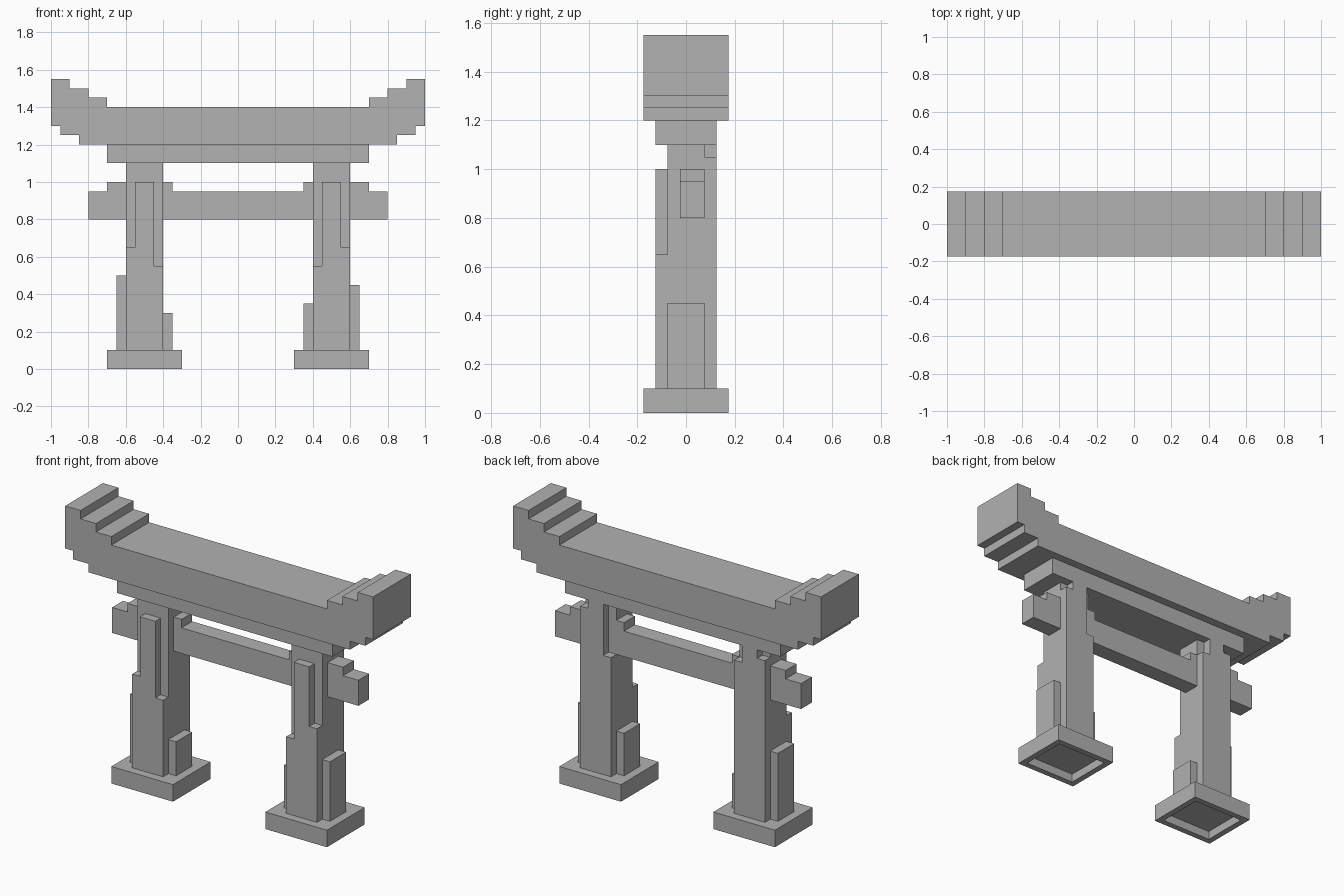
import bpy, bmesh
from mathutils import Vector

cube = bpy.data.objects.get("Cube")
if cube:
    bpy.data.objects.remove(cube, do_unlink=True)

stone = bpy.data.materials.new("stone_grey")
stone.use_nodes = True
grey = (0.445, 0.445, 0.445, 1)
stone.diffuse_color = grey
stone.node_tree.nodes["Principled BSDF"].inputs["Base Color"].default_value = grey


def prism(name, outline, y0, y1, recess=0):
    """Extrude an x-z outline along y; optionally hollow its underside."""
    bm = bmesh.new()
    face = bm.faces.new([bm.verts.new((x, y0, z)) for x, z in outline])
    extruded = bmesh.ops.extrude_face_region(bm, geom=[face])["geom"]
    verts = [v for v in extruded if isinstance(v, bmesh.types.BMVert)]
    bmesh.ops.translate(bm, verts=verts, vec=(0, y1 - y0, 0))
    bmesh.ops.recalc_face_normals(bm, faces=bm.faces)
    if recess:
        bottom = min(bm.faces, key=lambda f: f.calc_center_median().z)
        # Two insets: the first leaves the rim, the second makes the walls
        bmesh.ops.inset_region(bm, faces=[bottom], thickness=recess)
        walls = bmesh.ops.extrude_discrete_faces(bm, faces=[bottom])["faces"]
        for f in walls:
            bmesh.ops.translate(bm, verts=f.verts, vec=Vector((0, 0, recess)))
    mesh = bpy.data.meshes.new(name)
    bm.to_mesh(mesh)
    bm.free()
    mesh.materials.append(stone)
    obj = bpy.data.objects.new(name, mesh)
    bpy.context.collection.objects.link(obj)
    return obj


def box(name, x0, x1, y0, y1, z0, z1, recess=0):
    return prism(name, [(x0, z0), (x1, z0), (x1, z1), (x0, z1)], y0, y1, recess)


def mirrored(half):
    """Complete a right-hand outline with its mirror image."""
    return half + [(-x, z) for x, z in reversed(half)]


def facing(name, side, inner, middle, outer, y0, y1):
    """Stepped slab on a pillar, given the heights of its three columns."""
    outline = [(.4, .1), (.6, .1), (.6, outer), (.55, outer), (.55, middle),
               (.45, middle), (.45, inner), (.4, inner)]
    prism(name, [(side * x, z) for x, z in outline], y0, y1)


# Upturned roof beam with stepped ends
prism("roof_beam", mirrored([
    (.85, 1.2), (.85, 1.25), (.95, 1.25), (.95, 1.3), (1, 1.3), (1, 1.55),
    (.9, 1.55), (.9, 1.5), (.8, 1.5), (.8, 1.45), (.7, 1.45), (.7, 1.4)]),
    -.175, .175)

# Lintel and lower tie beam
box("lintel", -.7, .7, -.125, .125, 1.1, 1.2)
prism("tie_beam", mirrored([
    (.8, .8), (.8, .95), (.7, .95), (.7, 1), (.35, 1), (.35, .95)]),
    -.025, .075)

# Pillars: side, outer buttress, inner buttress, inner back column
for label, side, outer, inner, back in (("left", 1, .45, .35, .8),
                                        ("right", -1, .5, .3, 1.0)):
    def block(part, x0, x1, depth, z0, z1, recess=0):
        a, b = sorted((side * x0, side * x1))
        box(f"{label}_{part}", a, b, -depth, depth, z0, z1, recess)

    block("base", .3, .7, .175, 0, .1, .05)
    block("pillar", .4, .6, .075, .1, 1.1)
    block("outer_buttress", .6, .65, .075, .1, outer)
    block("inner_buttress", .35, .4, .075, .1, inner)
    facing(f"{label}_front_facing", side, .55, 1.0, .65, -.125, -.075)
    facing(f"{label}_back_facing", side, back, 1.1, 1.05, .075, .125)
